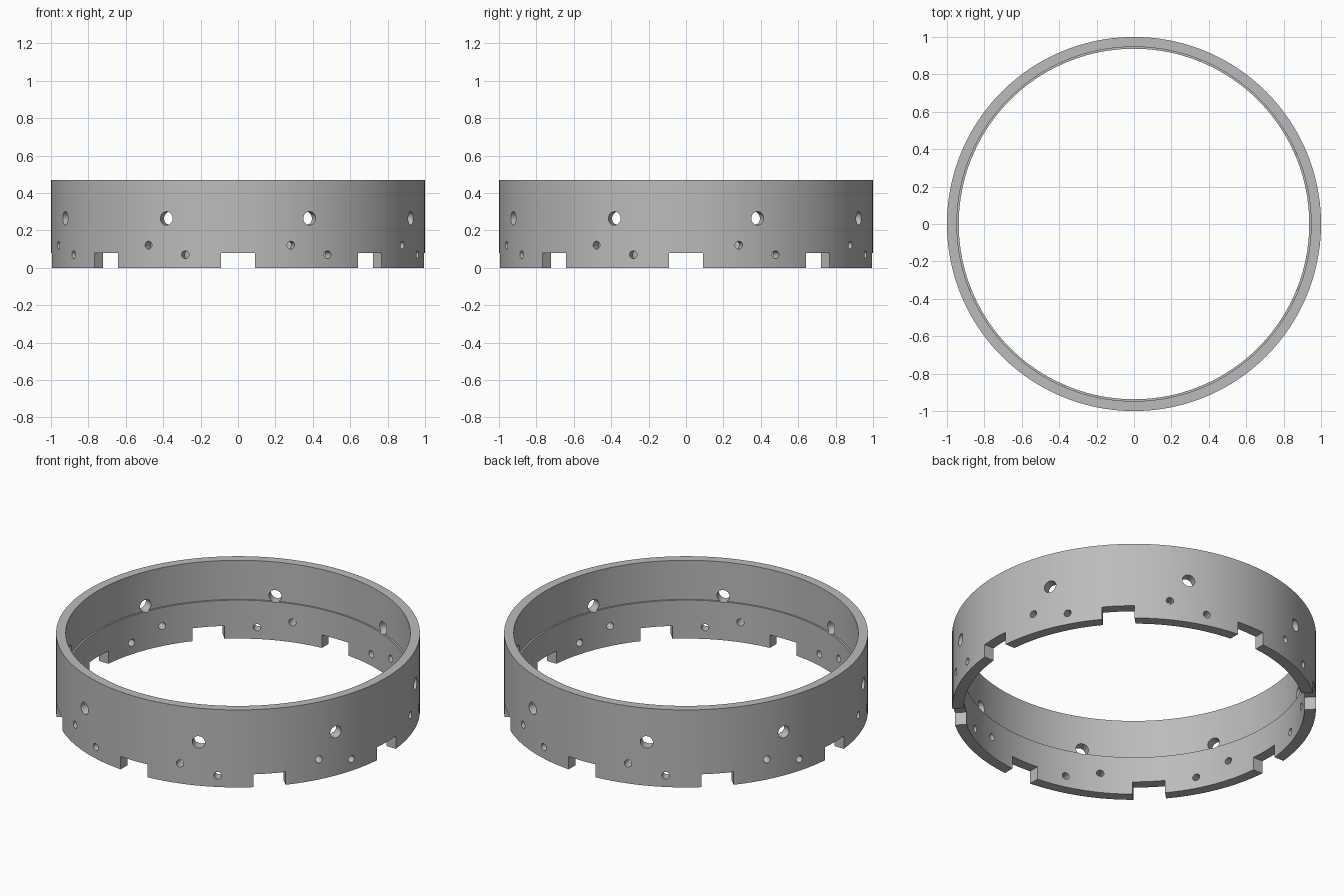
import bpy, bmesh, math
from mathutils import Matrix, Vector

default = bpy.data.objects.get("Cube")
if default:
    bpy.data.objects.remove(default, do_unlink=True)

SEGMENTS = 160
HEIGHT = 0.47
STEP_Z = 0.233
OUTER, INNER_TOP, INNER_LOW = 1.0, 0.947, 0.937

grey = bpy.data.materials.new("plain grey")
grey.use_nodes = True
colour = (0.5, 0.5, 0.5, 1)
grey.diffuse_color = colour
grey.node_tree.nodes["Principled BSDF"].inputs["Base Color"].default_value = colour


def make_object(name, bm):
    bmesh.ops.recalc_face_normals(bm, faces=bm.faces[:])
    mesh = bpy.data.meshes.new(name)
    bm.to_mesh(mesh)
    bm.free()
    mesh.materials.append(grey)
    obj = bpy.data.objects.new(name, mesh)
    bpy.context.collection.objects.link(obj)
    return obj


def ring():
    """Lathe the wall section, with its small inner ledge, round z."""
    profile = [(OUTER, 0), (OUTER, HEIGHT), (INNER_TOP, HEIGHT),
               (INNER_TOP, STEP_Z), (INNER_LOW, STEP_Z), (INNER_LOW, 0)]
    bm = bmesh.new()
    loops = []
    for i in range(SEGMENTS):
        a = math.tau * i / SEGMENTS
        loops.append([bm.verts.new((r * math.cos(a), r * math.sin(a), z))
                      for r, z in profile])
    for i, here in enumerate(loops):
        there = loops[(i + 1) % SEGMENTS]
        for j in range(len(profile)):
            k = (j + 1) % len(profile)
            bm.faces.new((here[j], there[j], there[k], here[k]))
    return make_object("ring_body", bm)


def add_drill(bm, degrees, z, radius):
    """Radial cylinder through the wall."""
    place = (Matrix.Rotation(math.radians(degrees), 4, 'Z')
             @ Matrix.Translation((0.97, 0, z))
             @ Matrix.Rotation(math.pi / 2, 4, 'Y'))
    bmesh.ops.create_cone(bm, cap_ends=True, segments=32, radius1=radius,
                          radius2=radius, depth=0.24, matrix=place)


def add_notch(bm, degrees):
    """Square slot in the bottom edge."""
    place = (Matrix.Rotation(math.radians(degrees), 4, 'Z')
             @ Matrix.Translation((0.97, 0, 0))
             @ Matrix.Diagonal(Vector((0.24, 0.18, 0.156, 1))))
    bmesh.ops.create_cube(bm, size=1, matrix=place)


body = ring()

# Notches and holes repeat in eight equal sectors
cuts = bmesh.new()
for sector in range(8):
    start = sector * 45
    middle = start + 22.5
    add_notch(cuts, start)
    add_drill(cuts, middle, 0.264, 0.036)
    add_drill(cuts, middle - 6.1, 0.121, 0.021)
    add_drill(cuts, middle + 6.1, 0.07, 0.021)
cutter = make_object("hole_cutter", cuts)
cutter.hide_render = True

# Cut the wall, then drop the helper
boolean = body.modifiers.new("holes", 'BOOLEAN')
boolean.operation = 'DIFFERENCE'
boolean.solver = 'EXACT'
boolean.object = cutter
bpy.ops.object.select_all(action='DESELECT')
body.select_set(True)
bpy.context.view_layer.objects.active = body
bpy.ops.object.modifier_apply(modifier=boolean.name)
bpy.data.objects.remove(cutter, do_unlink=True)

bpy.ops.object.shade_smooth_by_angle(angle=math.radians(30))
